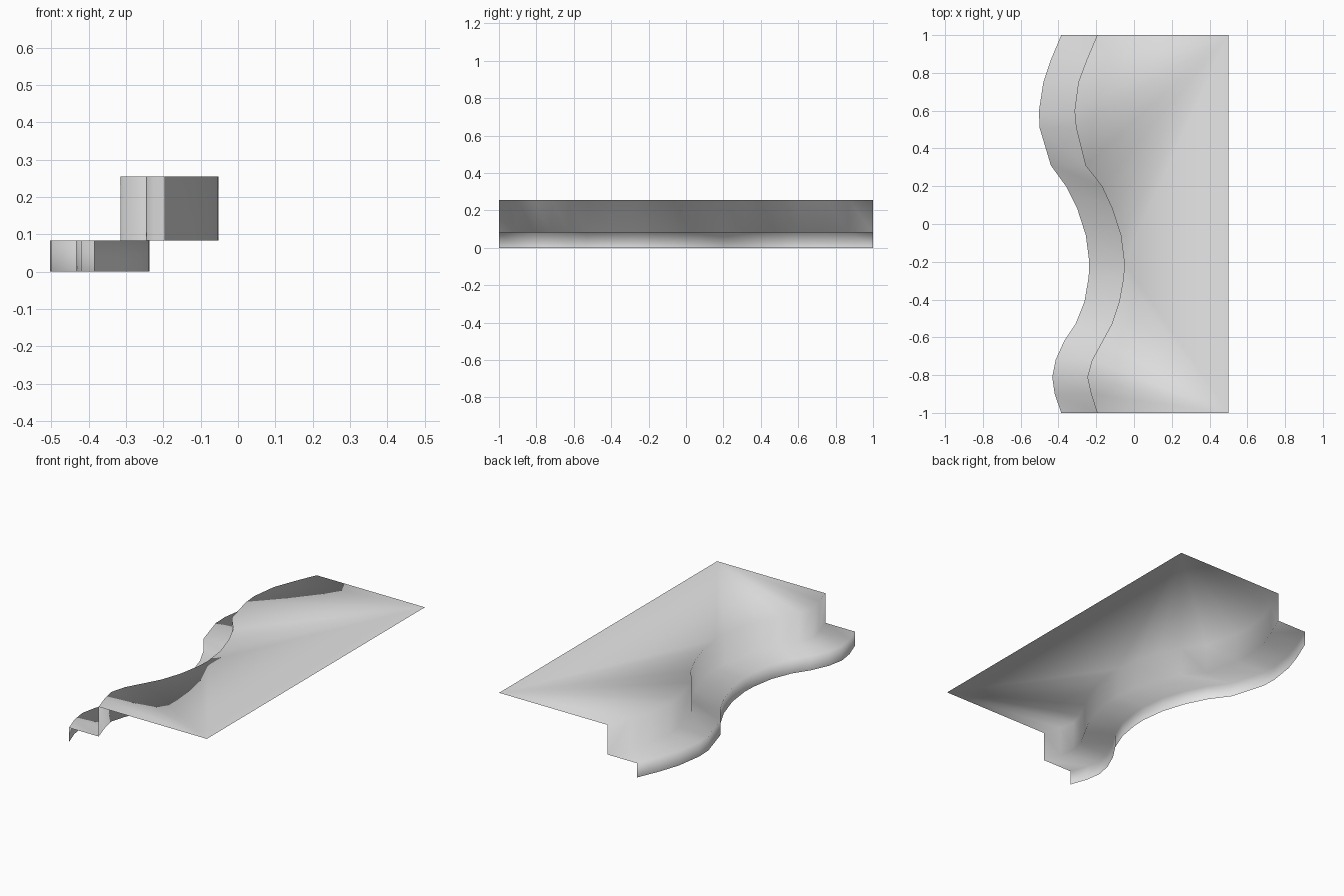
import bpy
import bmesh

default_cube = bpy.data.objects.get("Cube")
if default_cube:
    bpy.data.objects.remove(default_cube, do_unlink=True)

# Plain grey material
grey = bpy.data.materials.new("plain_grey")
grey.use_nodes = True
colour = (0.8, 0.8, 0.8, 1)
grey.diffuse_color = colour
grey.node_tree.nodes["Principled BSDF"].inputs["Base Color"].default_value = colour

# Wavy front edge: y, x of the lower step, x of the upper step
WAVE = [
    (1, -.385, -.195), (.87, -.44, -.25), (.75, -.48, -.295),
    (.6, -.503, -.315), (.51, -.5, -.307), (.31, -.44, -.257),
    (.2, -.36, -.17), (.08, -.3, -.115), (-.06, -.255, -.07),
    (-.2, -.237, -.052), (-.28, -.24, -.055), (-.41, -.262, -.078),
    (-.53, -.31, -.118), (-.62, -.37, -.167), (-.72, -.415, -.222),
    (-.81, -.433, -.247), (-.9, -.42, -.227), (-1, -.385, -.195),
]
STEP_HEIGHT = 0.083
TOP_HEIGHT = 0.255
BACK_X = 0.5

bm = bmesh.new()


def wavy_row(column, z):
    return [bm.verts.new((point[column], point[0], z)) for point in WAVE]


def strip(lower, upper):
    for i in range(len(lower) - 1):
        bm.faces.new((lower[i], lower[i + 1], upper[i + 1], upper[i]))


# Lower riser, tread and upper riser
rows = [wavy_row(1, 0), wavy_row(1, STEP_HEIGHT),
        wavy_row(2, STEP_HEIGHT), wavy_row(2, TOP_HEIGHT)]
for lower, upper in zip(rows, rows[1:]):
    strip(lower, upper)

# Flat top, fanned from its two straight corners to the deepest bay
edge = rows[-1]
bay = max(range(len(edge)), key=lambda i: edge[i].co.x)
rear = bm.verts.new((BACK_X, 1, TOP_HEIGHT))
front = bm.verts.new((BACK_X, -1, TOP_HEIGHT))
for i in range(len(edge) - 1):
    bm.faces.new((edge[i], edge[i + 1], rear if i < bay else front))
bm.faces.new((rear, edge[bay], front))

# One continuous smooth sheet
for face in bm.faces:
    face.smooth = True
mesh = bpy.data.meshes.new("wavy_stepped_platform")
bm.to_mesh(mesh)
bm.free()
mesh.materials.append(grey)
platform = bpy.data.objects.new("wavy_stepped_platform", mesh)
bpy.context.collection.objects.link(platform)
